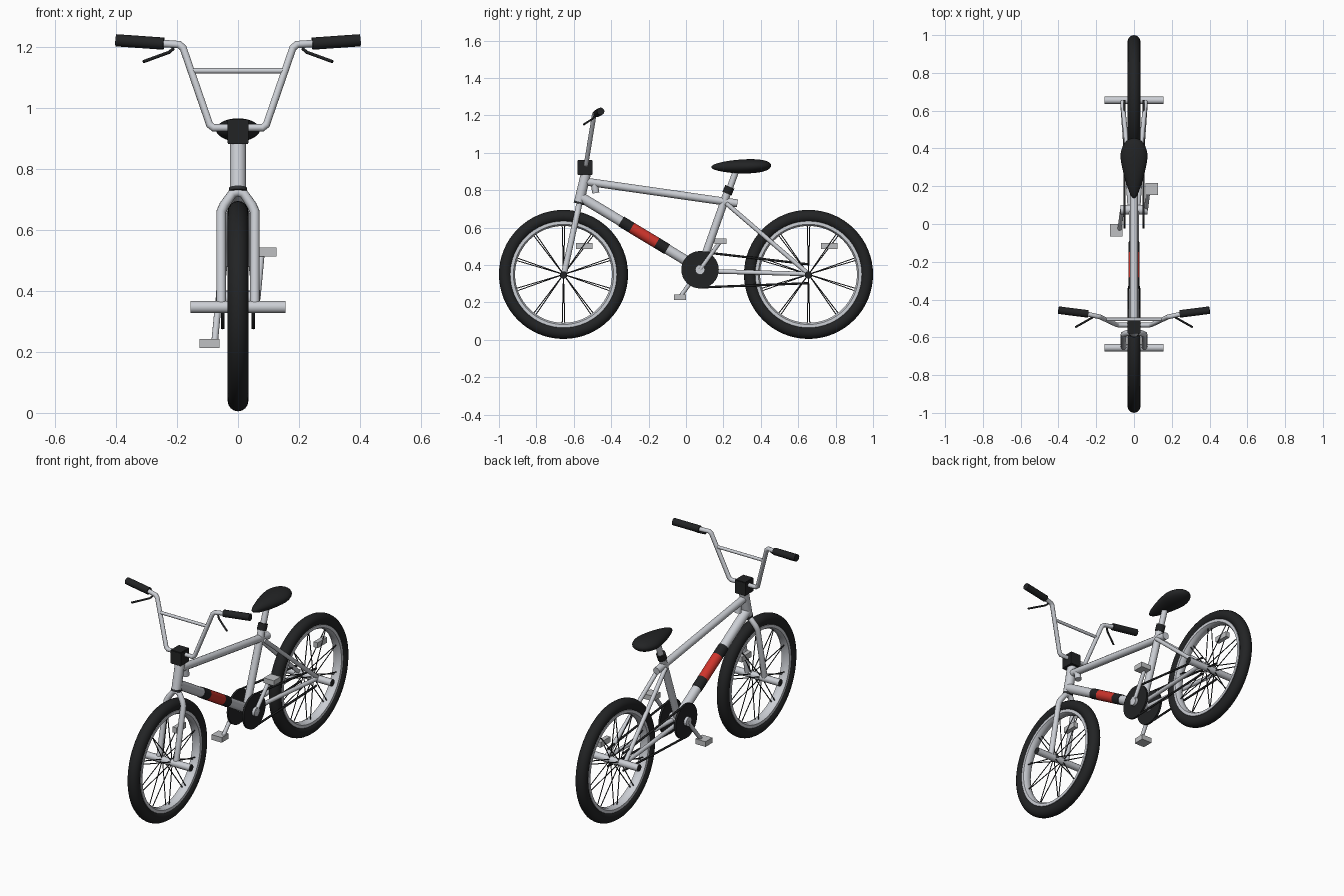
import bpy, bmesh, math
from mathutils import Vector

if "Cube" in bpy.data.objects:
    bpy.data.objects.remove(bpy.data.objects["Cube"])


def material(name, r, g, b):
    m = bpy.data.materials.new(name)
    m.diffuse_color = (r, g, b, 1)
    m.use_nodes = True
    m.node_tree.nodes["Principled BSDF"].inputs["Base Color"].default_value = m.diffuse_color
    return m


SILVER = material("silver", 0.60, 0.62, 0.66)
BLACK = material("black", 0.016, 0.017, 0.018)
RED = material("red", 0.62, 0.035, 0.025)
GREY = material("light_grey", 0.52, 0.53, 0.54)
DARK = material("dark_grey", 0.03, 0.032, 0.035)


def finish(bm, name, mats, angle=40):
    bmesh.ops.recalc_face_normals(bm, faces=bm.faces[:])
    me = bpy.data.meshes.new(name)
    bm.to_mesh(me)
    bm.free()
    ob = bpy.data.objects.new(name, me)
    bpy.context.collection.objects.link(ob)
    for m in mats:
        me.materials.append(m)
    smooth(ob, angle)
    return ob


def smooth(ob, angle=40):
    bpy.ops.object.select_all(action='DESELECT')
    ob.select_set(True)
    bpy.context.view_layer.objects.active = ob
    bpy.ops.object.shade_smooth_by_angle(angle=math.radians(angle))


def tube(name, pts, r, mat, res=4):
    """Round bar through the points, mitred at bends, capped."""
    cu = bpy.data.curves.new(name, 'CURVE')
    cu.dimensions = '3D'
    cu.bevel_depth = r
    cu.bevel_resolution = res
    cu.use_fill_caps = True
    sp = cu.splines.new('POLY')
    sp.points.add(len(pts) - 1)
    for p, co in zip(sp.points, pts):
        p.co = (*co, 1)
    cu.materials.append(mat)
    ob = bpy.data.objects.new(name, cu)
    bpy.context.collection.objects.link(ob)
    bpy.ops.object.select_all(action='DESELECT')
    ob.select_set(True)
    bpy.context.view_layer.objects.active = ob
    bpy.ops.object.convert(target='MESH')
    smooth(bpy.context.object, 50)
    return bpy.context.object


def box(name, centre, size, mat, bevel=0.0):
    bm = bmesh.new()
    bmesh.ops.create_cube(bm, size=1)
    for v in bm.verts:
        v.co = Vector(a * b for a, b in zip(v.co, size)) + Vector(centre)
    if bevel:
        bmesh.ops.bevel(bm, geom=bm.edges[:], offset=bevel, segments=2, affect='EDGES')
    return finish(bm, name, [mat], 30)


def ring(name, profile, y, z, mat, n=64):
    """Closed (x, radius) profile turned about a sideways axle."""
    bm = bmesh.new()
    loops = []
    for i in range(n):
        a = 2 * math.pi * i / n
        loops.append([bm.verts.new((x, y + r * math.cos(a), z + r * math.sin(a))) for x, r in profile])
    k = len(profile)
    for i in range(n):
        A, B = loops[i], loops[(i + 1) % n]
        for j in range(k):
            bm.faces.new((A[j], A[(j + 1) % k], B[(j + 1) % k], B[j]))
    return finish(bm, name, [mat])


def lerp(a, b, t):
    return tuple(Vector(a).lerp(Vector(b), t))


# Wheels
AX = 0.35
for end, wy in (("front", -0.655), ("rear", 0.655)):
    tyre = [(0.034 * math.cos(t * math.pi / 8), 0.311 + 0.034 * math.sin(t * math.pi / 8)) for t in range(16)]
    ring(end + "_tyre", tyre, wy, AX, BLACK)
    ring(end + "_rim", [(-0.026, 0.285), (-0.026, 0.268), (-0.012, 0.259), (0.012, 0.259),
                        (0.026, 0.268), (0.026, 0.285)], wy, AX, SILVER)
    # Spokes from each hub flange to the rim
    for s in (-1, 1):
        for i in range(10):
            a = math.radians(36 * i + 18 + s * 1.5)
            c, d = math.cos(a), math.sin(a)
            tube(f"{end}_spoke", [(s * 0.03, wy + 0.012 * c, AX + 0.012 * d),
                                  (s * 0.006, wy + 0.265 * c, AX + 0.265 * d)], 0.0028, DARK, 1)
    # Axle pegs with dark open ends
    peg = tube(end + "_axle_pegs", [(-0.155, wy, AX - 0.003), (0.155, wy, AX - 0.003)], 0.02, SILVER)
    peg.data.materials.append(BLACK)
    for f in peg.data.polygons:
        f.material_index = int(abs(f.normal.x) > 0.9)
    # Spoke reflector
    box(end + "_wheel_reflector", (0, wy + 0.11, 0.503), (0.026, 0.088, 0.032), GREY)

# Head tube and fork
tube("head_tube", [(0, -0.572, 0.735), (0, -0.535, 0.89)], 0.027, SILVER, 6)
tube("lower_headset", [(0, -0.573, 0.727), (0, -0.570, 0.738)], 0.029, DARK, 6)
for s in (-1, 1):
    tube("fork_leg", [(s * 0.055, -0.655, 0.34), (s * 0.055, -0.585, 0.66), (s * 0.045, -0.58, 0.682),
                      (s * 0.018, -0.572, 0.72), (0, -0.571, 0.725)], 0.016, SILVER)

# Main frame
BB = (0, 0.075, 0.375)
d0, d1 = (0, -0.56, 0.762), (0, 0.065, 0.385)
tube("top_tube", [(0, -0.535, 0.846), (0, 0.275, 0.73)], 0.021, SILVER)
tube("down_tube", [d0, d1], 0.027, SILVER, 6)
for name, a, b, m in (("upper_pad_band", 0.34, 0.43, BLACK), ("frame_pad", 0.43, 0.645, RED),
                      ("lower_pad_band", 0.645, 0.735, BLACK)):
    tube(name, [lerp(d0, d1, a), lerp(d0, d1, b)], 0.030, m, 6)
tube("cable_guide", [(0, -0.49, 0.835), (0, -0.482, 0.785)], 0.019, SILVER)
tube("seat_tube", [BB, (0, 0.222, 0.79)], 0.021, SILVER)
tube("seat_clamp", [(0, 0.219, 0.782), (0, 0.234, 0.818)], 0.026, BLACK)
tube("seat_post", [(0, 0.23, 0.80), (0, 0.27, 0.91)], 0.017, SILVER)
for s in (-1, 1):
    tube("seat_stay", [(s * 0.018, 0.215, 0.73), (s * 0.062, 0.655, 0.352)], 0.012, SILVER)
    tube("chain_stay", [(s * 0.022, 0.09, 0.368), (s * 0.062, 0.655, 0.352)], 0.012, SILVER)

# Seat: flattened ball narrowed to a nose at the front
bm = bmesh.new()
bmesh.ops.create_uvsphere(bm, u_segments=32, v_segments=16, radius=1)
for v in bm.verts:
    x, y, z = v.co
    taper = 0.62 + 0.38 * min(1, max(0, (y + 0.9) / 1.1))
    push = y + 0.22 * (1 - y * y)
    v.co = (0.074 * x * taper, 0.295 + 0.16 * push, 0.928 + 0.004 * y + 0.038 * z)
finish(bm, "seat", [BLACK])

# Drivetrain: sprocket, chain runs and cranks on both sides
tube("crank_axle", [(-0.072, *BB[1:]), (0.072, *BB[1:])], 0.026, SILVER, 6)
for s, py, pz in ((1, 0.185, 0.528), (-1, -0.033, 0.228)):
    tube("sprocket", [(s * 0.044, *BB[1:]), (s * 0.056, *BB[1:])], 0.1, BLACK, 14)
    tube("upper_chain", [(s * 0.05, 0.10, 0.468), (s * 0.05, 0.655, 0.404)], 0.006, BLACK, 2)
    tube("lower_chain", [(s * 0.05, 0.07, 0.28), (s * 0.05, 0.655, 0.303)], 0.006, BLACK, 2)
    tube("crank_arm", [(s * 0.063, *BB[1:]), (s * 0.077, py, pz)], 0.011, SILVER)
    box("pedal", (s * 0.093, py, pz), (0.066, 0.064, 0.03), GREY)

# Stem, handlebar, grips and brake levers
box("stem_clamp", (0, -0.54, 0.922), (0.07, 0.08, 0.08), BLACK, 0.003)
half = [(0.08, -0.535, 0.935), (0.093, -0.533, 0.945), (0.18, -0.492, 1.197),
        (0.193, -0.489, 1.208), (0.26, -0.474, 1.212)]
tube("handlebar", [(-x, y, z) for x, y, z in reversed(half)] + half, 0.0125, SILVER)
tube("crossbar", [(-0.152, -0.505, 1.122), (0.152, -0.505, 1.122)], 0.009, SILVER)
for s in (-1, 1):
    tube("grip", [(s * 0.243, -0.476, 1.211), (s * 0.40, -0.456, 1.222)], 0.02, BLACK)
    tube("brake_lever", [(s * 0.212, -0.487, 1.195), (s * 0.225, -0.498, 1.183),
                         (s * 0.31, -0.546, 1.152)], 0.0055, BLACK, 2)
